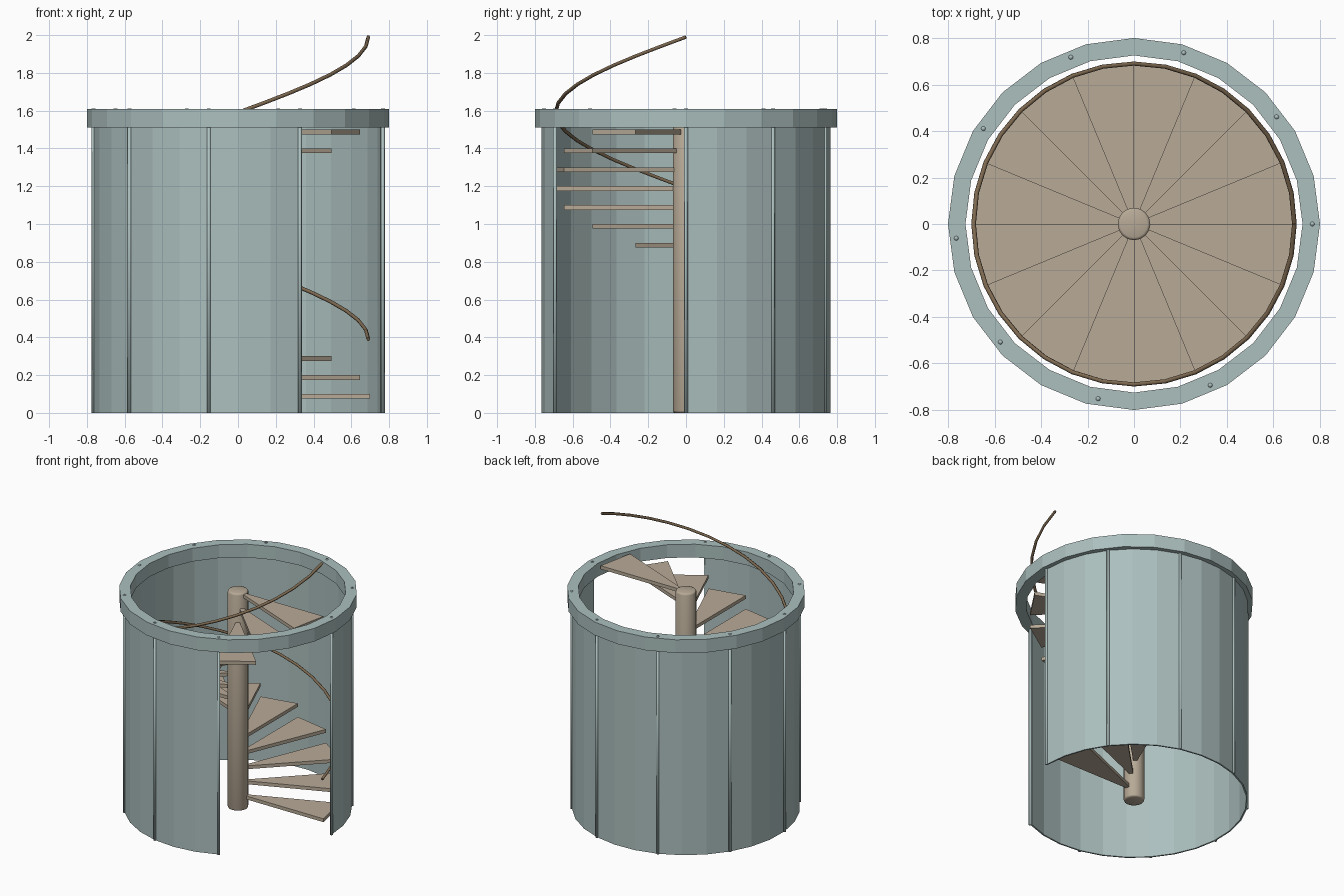
import bpy, bmesh
from math import sin, cos, pi, tau, radians

cube = bpy.data.objects.get("Cube")
if cube:
    bpy.data.objects.remove(cube, do_unlink=True)


def material(name, rgb):
    m = bpy.data.materials.new(name)
    m.use_nodes = True
    m.diffuse_color = (*rgb, 1)
    m.node_tree.nodes["Principled BSDF"].inputs["Base Color"].default_value = (*rgb, 1)
    return m


teal = material("pale teal metal", (0.41, 0.525, 0.515))
tan = material("tan wood", (0.48, 0.405, 0.31))
brown = material("dark brown rail", (0.205, 0.14, 0.08))


def polar(r, a, z):
    return (r * cos(a), r * sin(a), z)


def add_mesh(name, bm, mat, smooth=False):
    bmesh.ops.recalc_face_normals(bm, faces=bm.faces)
    mesh = bpy.data.meshes.new(name)
    bm.to_mesh(mesh)
    bm.free()
    mesh.materials.append(mat)
    for p in mesh.polygons:
        p.use_smooth = smooth
    obj = bpy.data.objects.new(name, mesh)
    bpy.context.collection.objects.link(obj)
    return obj


def band(name, r_in, r_out, z0, z1, sweep, segments, mat):
    """Thick curved wall swept around the z axis, closed when sweep is a full turn."""
    bm = bmesh.new()
    closed = abs(sweep - tau) < 1e-4
    profile = ((r_in, z0), (r_out, z0), (r_out, z1), (r_in, z1))
    loops = []
    for i in range(segments if closed else segments + 1):
        a = sweep * i / segments
        loops.append([bm.verts.new(polar(r, a, z)) for r, z in profile])
    for i in range(segments):
        p, q = loops[i], loops[(i + 1) % len(loops)]
        for j in range(4):
            k = (j + 1) % 4
            bm.faces.new((p[j], q[j], q[k], p[k]))
    if not closed:
        bm.faces.new(loops[0])
        bm.faces.new(loops[-1])
    return add_mesh(name, bm, mat)


def rod(name, r, height, sides, mat, at=(0, 0), bevel=0):
    bm = bmesh.new()
    bmesh.ops.create_cone(bm, cap_ends=True, segments=sides,
                          radius1=r, radius2=r, depth=height)
    if bevel:
        rims = [e for e in bm.edges if abs(e.verts[0].co.z - e.verts[1].co.z) < 1e-5]
        bmesh.ops.bevel(bm, geom=rims, offset=bevel, segments=2, profile=0.5,
                        affect='EDGES')
    bmesh.ops.translate(bm, verts=bm.verts, vec=(*at, height / 2))
    return add_mesh(name, bm, mat, smooth=True)


# Drum wall with a doorway, and the ring on top
wall_sweep = radians(295.3)
band("drum_wall", 0.755, 0.766, 0, 1.515, wall_sweep, 24, teal)
band("top_ring", 0.725, 0.80, 1.512, 1.61, tau, 24, teal)

# Slim posts along the wall joints
for i in range(9):
    x, y, _ = polar(0.767, wall_sweep * i / 8, 0)
    rod(f"wall_post_{i + 1}", 0.01, 1.612, 8, teal, at=(x, y))

# Centre pole
rod("centre_pole", 0.07, 1.61, 16, tan, bevel=0.012)

# Wedge steps, one full turn
STEPS = 16
turn = tau / STEPS
for i in range(STEPS):
    bm = bmesh.new()
    top = 0.1 * (i + 1)
    corners = ((0.06, i), (0.70, i), (0.70, i + 1), (0.06, i + 1))
    low = [bm.verts.new(polar(r, k * turn, top - 0.025)) for r, k in corners]
    face = bm.faces.new(low)
    up = bmesh.ops.extrude_face_region(bm, geom=[face])["geom"]
    bmesh.ops.translate(bm, vec=(0, 0, 0.025),
                        verts=[v for v in up if isinstance(v, bmesh.types.BMVert)])
    add_mesh(f"step_{i + 1}", bm, tan)

# Spiral handrail
curve = bpy.data.curves.new("handrail", 'CURVE')
curve.dimensions = '3D'
curve.bevel_depth = 0.01
curve.bevel_resolution = 1
curve.use_fill_caps = True
spline = curve.splines.new('POLY')
SEGS = 32
spline.points.add(SEGS)
for i, p in enumerate(spline.points):
    t = i / SEGS
    p.co = (*polar(0.69, tau * t, 0.39 + 1.6 * t), 1)
spline.use_smooth = True
curve.materials.append(brown)
bpy.context.collection.objects.link(bpy.data.objects.new("handrail", curve))
